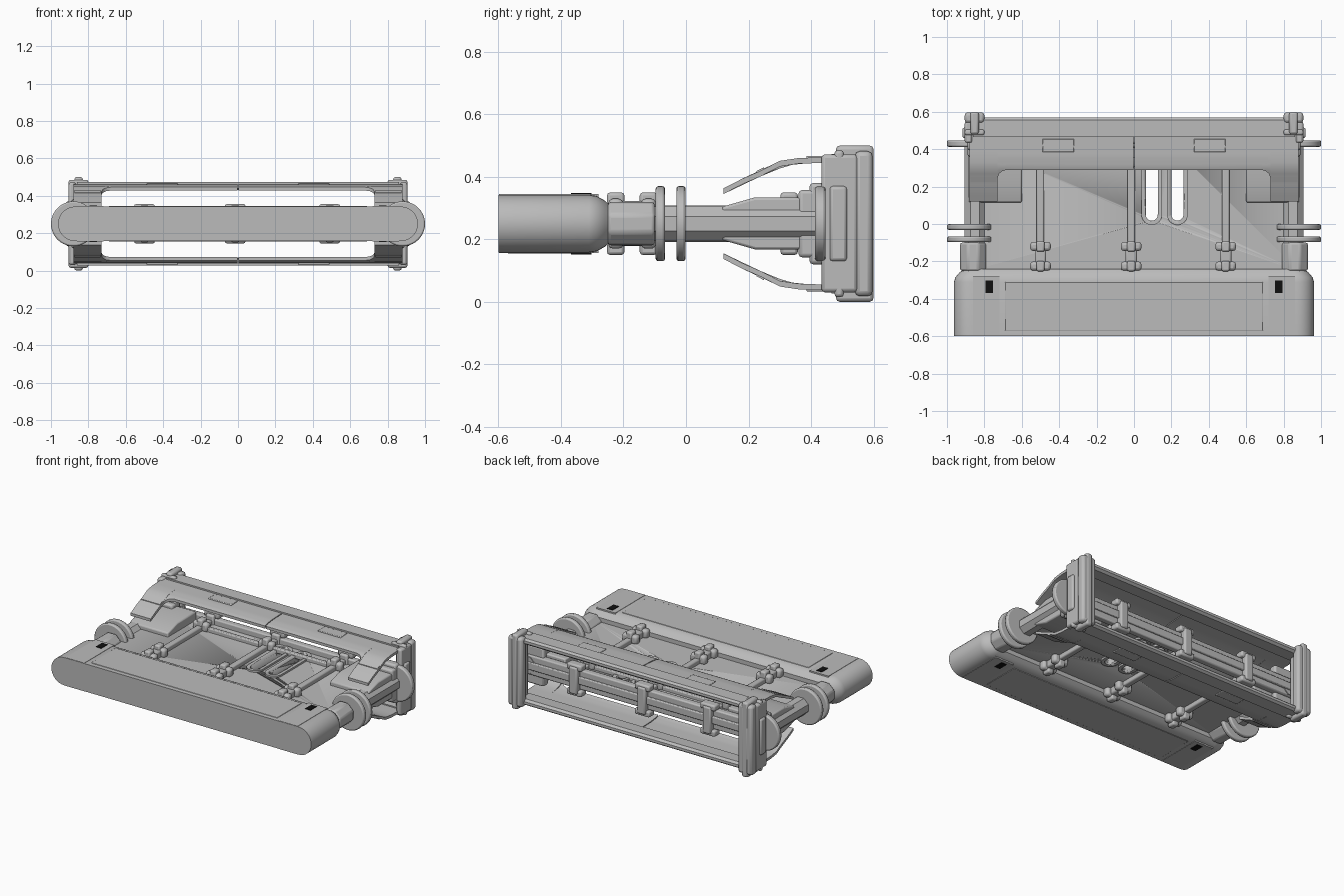
import bpy, bmesh, math
from mathutils import Vector

if "Cube" in bpy.data.objects:
    bpy.data.objects.remove(bpy.data.objects["Cube"])

MID = 0.25  # height of the horizontal symmetry plane


def material(name, rgb):
    m = bpy.data.materials.new(name)
    m.diffuse_color = (*rgb, 1)
    m.use_nodes = True
    m.node_tree.nodes["Principled BSDF"].inputs["Base Color"].default_value = m.diffuse_color
    return m


GREY = material("grey metal", (0.50, 0.50, 0.50))
BLACK = material("black vent", (0.005, 0.005, 0.005))


def finish(name, bm, mat=GREY, bevel=0.0, flip=False):
    """Turn a bmesh into an object; flip mirrors it about the middle height."""
    if flip:
        for v in bm.verts:
            v.co.z = 2 * MID - v.co.z
    bmesh.ops.recalc_face_normals(bm, faces=bm.faces)
    me = bpy.data.meshes.new(name)
    bm.to_mesh(me)
    bm.free()
    ob = bpy.data.objects.new(name, me)
    bpy.context.collection.objects.link(ob)
    me.materials.append(mat)
    if bevel:
        mod = ob.modifiers.new("bevel", 'BEVEL')
        mod.width, mod.segments, mod.limit_method = bevel, 2, 'ANGLE'
    bpy.context.view_layer.objects.active = ob
    ob.select_set(True)
    bpy.ops.object.shade_smooth_by_angle(angle=math.radians(35))
    ob.select_set(False)
    return ob


def loft(name, rings, **kw):
    bm = bmesh.new()
    vs = [[bm.verts.new(p) for p in r] for r in rings]
    n = len(vs[0])
    for a, b in zip(vs, vs[1:]):
        for i in range(n):
            bm.faces.new((a[i], a[(i + 1) % n], b[(i + 1) % n], b[i]))
    bm.faces.new(vs[0])
    bm.faces.new(vs[-1])
    return finish(name, bm, **kw)


def box(name, x, y, z, **kw):
    ring = [(x[0], y[0]), (x[1], y[0]), (x[1], y[1]), (x[0], y[1])]
    return loft(name, [[(p, q, h) for p, q in ring] for h in z], **kw)


def prism_x(name, profile, x0, x1, **kw):
    return loft(name, [[(x, y, z) for y, z in profile] for x in (x0, x1)], **kw)


def cylinder_y(name, x, r, y0, y1, sides=40, turn=0.0, **kw):
    ang = [2 * math.pi * (i + turn) / sides for i in range(sides)]
    return loft(name, [[(x + r * math.cos(a), y, MID + r * math.sin(a)) for a in ang]
                       for y in (y0, y1)], **kw)


def stadium(half, r, n=16):
    """Capsule outline: straight length 2*half with round ends of radius r."""
    out = []
    for i in range(2 * n + 2):
        k = i if i <= n else i - 1
        a = -math.pi / 2 + math.pi * k / n
        out.append((math.cos(a) * r + (half if i <= n else -half), math.sin(a) * r))
    return out


def sides(x0, x1):
    return [(x0, x1), (-x1, -x0)]


# front bumper: long capsule section tapering towards its rear
stations = [(-0.60, 0.87, 0.0925), (-0.31, 0.87, 0.0925), (-0.285, 0.867, 0.088),
            (-0.26, 0.86, 0.074), (-0.24, 0.85, 0.056)]
loft("front_bumper", [[(x, y, MID + z) for x, z in stadium(h, r)] for y, h, r in stations])
for flip in (False, True):
    box("bumper_panel", (-0.69, 0.69), (-0.57, -0.31), (0.335, 0.3455), bevel=0.003, flip=flip)
    for a, b in sides(0.72, 0.86):
        box("bumper_end_panel", (a, b), (-0.598, -0.28), (0.335, 0.3445), flip=flip)
    for a, b in sides(0.755, 0.795):
        box("bumper_vent", (a, b), (-0.368, -0.302), (0.342, 0.348), mat=BLACK, flip=flip)

# deck plate with two long slots and raised rims
deck = box("deck_plate", (-0.89, 0.89), (-0.26, 0.45), (0.222, 0.278), bevel=0.006)
cutters, rims = [], []
for cx in (0.095, 0.232):
    for group, r, z0, z1 in ((cutters, 0.032, 0.1, 0.4), (rims, 0.055, 0.21, 0.29)):
        outline = [(cx + q, 0.20 + p) for p, q in stadium(0.15, r)]
        group.append(loft("slot_cutter" if group is cutters else "slot_rim",
                          [[(x, y, z) for x, y in outline] for z in (z0, z1)]))
for c in cutters:
    c.hide_render = True
    c.display_type = 'WIRE'
for ob, cut in [(deck, cutters[0]), (deck, cutters[1]), (rims[0], cutters[0]), (rims[1], cutters[1])]:
    mod = ob.modifiers.new("slot", 'BOOLEAN')
    mod.operation, mod.object, mod.solver = 'DIFFERENCE', cut, 'EXACT'

# apply the slot cuts so the cutters can be removed
deps = bpy.context.evaluated_depsgraph_get()
for ob in [deck] + rims:
    me = bpy.data.meshes.new_from_object(ob.evaluated_get(deps))
    ob.modifiers.clear()
    ob.data = me
for c in cutters:
    bpy.data.objects.remove(c)

# side shafts and guide discs
for s in (-1, 1):
    cylinder_y("side_shaft", s * 0.85, 0.060, -0.26, 0.47, sides=8, turn=0.5)
    for y, t in ((-0.082, 0.015), (-0.016, 0.015), (0.43, 0.017)):
        cylinder_y("guide_disc", s * 0.88, 0.12, y - t, y + t, bevel=0.008)
    cylinder_y("shaft_collar", s * 0.86, 0.075, -0.25, -0.10, sides=8, turn=0.5, bevel=0.01)

# deck rods with clamps on both faces
for flip in (False, True):
    for x in (-0.50, -0.015, 0.49):
        box("deck_rod", (x - 0.02, x + 0.02), (-0.26, 0.42), (0.27, 0.308), bevel=0.008, flip=flip)
        for y in (-0.225, -0.12, 0.33):
            box("rod_clamp", (x - 0.055, x + 0.055), (y - 0.024, y + 0.024),
                (0.27, 0.33), bevel=0.015, flip=flip)
            box("clamp_cap", (x - 0.022, x + 0.022), (y - 0.028, y + 0.028),
                (0.27, 0.35), bevel=0.01, flip=flip)
        box("clamp_bridge", (x - 0.03, x + 0.03), (-0.225, -0.12), (0.27, 0.322), bevel=0.01, flip=flip)
    box("cross_bar", (-0.5, 0.5), (0.315, 0.345), (0.27, 0.303), bevel=0.006, flip=flip)

# rear corner boots with stepped mounts
boot = [(0.115, 0.198), (0.22, 0.168), (0.42, 0.168), (0.42, 0.334), (0.22, 0.334), (0.115, 0.304)]
for a, b in sides(0.60, 0.885):
    prism_x("corner_boot", boot, a, b, bevel=0.008)
for a, b in sides(0.74, 0.89):
    box("boot_step", (a, b), (0.36, 0.45), (0.142, 0.358), bevel=0.012)
    box("boot_flange", (a, b), (0.395, 0.45), (0.12, 0.38), bevel=0.012)

# curved wings: lofted columns following a shared height curve
CURVE = [(0.12, 0.355), (0.18, 0.386), (0.24, 0.412), (0.30, 0.443), (0.36, 0.452), (0.48, 0.456)]


def wing_height(y):
    for (y0, z0), (y1, z1) in zip(CURVE, CURVE[1:]):
        if y <= y1 + 1e-6:
            return z0 + (z1 - z0) * (y - y0) / (y1 - y0)
    return CURVE[-1][1]


COLUMNS = [(0.003, 0.29), (0.35, 0.29), (0.68, 0.29), (0.705, 0.283),
           (0.722, 0.268), (0.73, 0.245), (0.731, 0.12), (0.88, 0.12)]
for flip in (False, True):
    for s in (-1, 1):
        rings = []
        for x, y0 in COLUMNS:
            ys = [y0 + (0.48 - y0) * i / 12 for i in range(13)]
            top = [(s * x, y, wing_height(y) + 0.008) for y in ys]
            low = [(s * x, y, wing_height(y) - 0.010) for y in reversed(ys)]
            rings.append(top + low)
        loft("wing_panel", rings, flip=flip)
        # joint strap across the leg and a shallow pad on the wing
        xs = sorted((s * 0.735, s * 0.875))
        prism_x("wing_leg_joint", [(0.225, 0.396), (0.25, 0.408), (0.25, 0.431), (0.225, 0.418)],
                *xs, flip=flip)
        xs = sorted((s * 0.32, s * 0.49))
        box("wing_pad", xs, (0.385, 0.455), (0.45, 0.467), bevel=0.004, flip=flip)
    # rear rail joining the wings
    rail = [(0.465, 0.438), (0.555, 0.432), (0.57, 0.445), (0.57, 0.462), (0.555, 0.473), (0.465, 0.473)]
    prism_x("rear_rail", rail, -0.86, 0.86, flip=flip)

# rear middle beam with straps
box("middle_beam", (-0.87, 0.87), (0.42, 0.465), (0.185, 0.315), bevel=0.008)
box("beam_rib", (-0.87, 0.87), (0.46, 0.48), (0.225, 0.275), bevel=0.006)
for x in (-0.50, -0.015, 0.49):
    box("beam_strap", (x - 0.03, x + 0.03), (0.41, 0.50), (0.16, 0.34), bevel=0.01)
    for z in (0.165, 0.335):
        box("strap_clamp", (x - 0.055, x + 0.055), (0.43, 0.49), (z - 0.02, z + 0.02), bevel=0.01)

# end frames: side plate, rear post, outer pad and post clips
for a, b in sides(0.865, 0.905):
    box("end_plate", (a, b), (0.433, 0.55), (0.03, 0.472), bevel=0.012)
for a, b in sides(0.80, 0.905):
    box("end_post", (a, b), (0.54, 0.597), (0.018, 0.482), bevel=0.016)
for a, b in sides(0.83, 0.875):
    box("post_spine", (a, b), (0.48, 0.60), (0.0, 0.50), bevel=0.012)
for a, b in sides(0.89, 0.918):
    box("end_pad", (a, b), (0.46, 0.515), (0.13, 0.37), bevel=0.01)
for flip in (False, True):
    for a, b in sides(0.80, 0.905):
        box("post_clip", (a, b), (0.475, 0.505), (0.44, 0.485), bevel=0.01, flip=flip)
